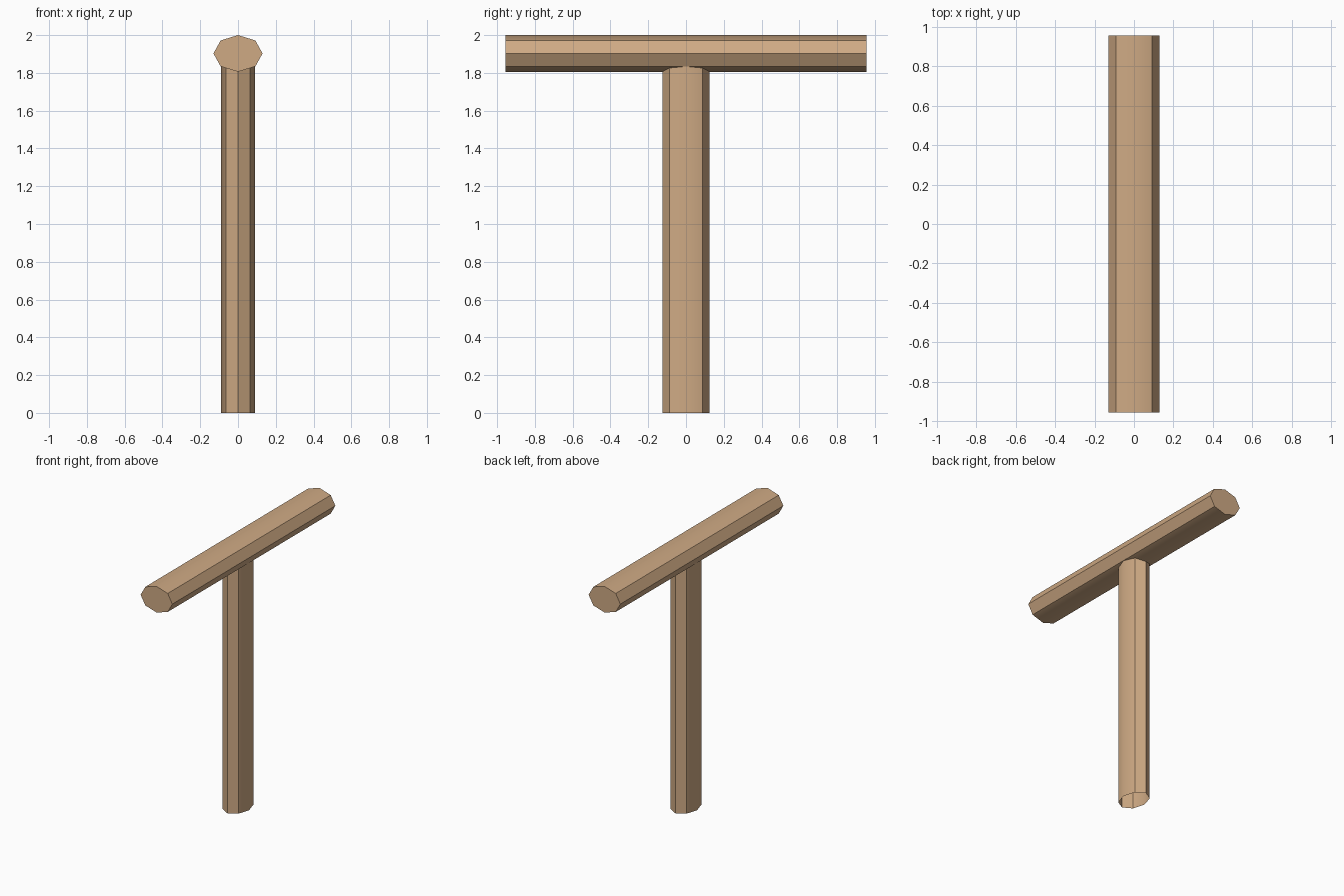
import bpy
from math import radians, pi

if "Cube" in bpy.data.objects:
    bpy.data.objects.remove(bpy.data.objects["Cube"])

WOOD = bpy.data.materials.new("wood")
WOOD.diffuse_color = (0.62, 0.40, 0.23, 1)
WOOD.use_nodes = True
WOOD.node_tree.nodes["Principled BSDF"].inputs["Base Color"].default_value = WOOD.diffuse_color


def log(name, length, loc, rot, rx, ry, fill):
    """Flattened eight-sided log with radii rx, ry across its length."""
    bpy.ops.mesh.primitive_cylinder_add(vertices=8, radius=1, depth=length,
                                        end_fill_type=fill)
    ob = bpy.context.object
    ob.name = name
    ob.scale = (rx, ry, 1)
    ob.rotation_euler = rot
    ob.location = loc
    bpy.ops.object.transform_apply(location=True, rotation=True, scale=True)
    ob.data.materials.append(WOOD)
    bpy.ops.object.shade_smooth_by_angle(angle=radians(40))
    return ob


# Upright post, open at the bottom and tucked into the beam at the top
log("post", 1.85, (0, 0, 0.925), (0, 0, 0), 0.091, 0.125, 'NOTHING')

# Capped crossbeam running front to back
log("crossbeam", 1.91, (0, 0, 1.903), (pi / 2, 0, 0), 0.13, 0.097, 'NGON')
